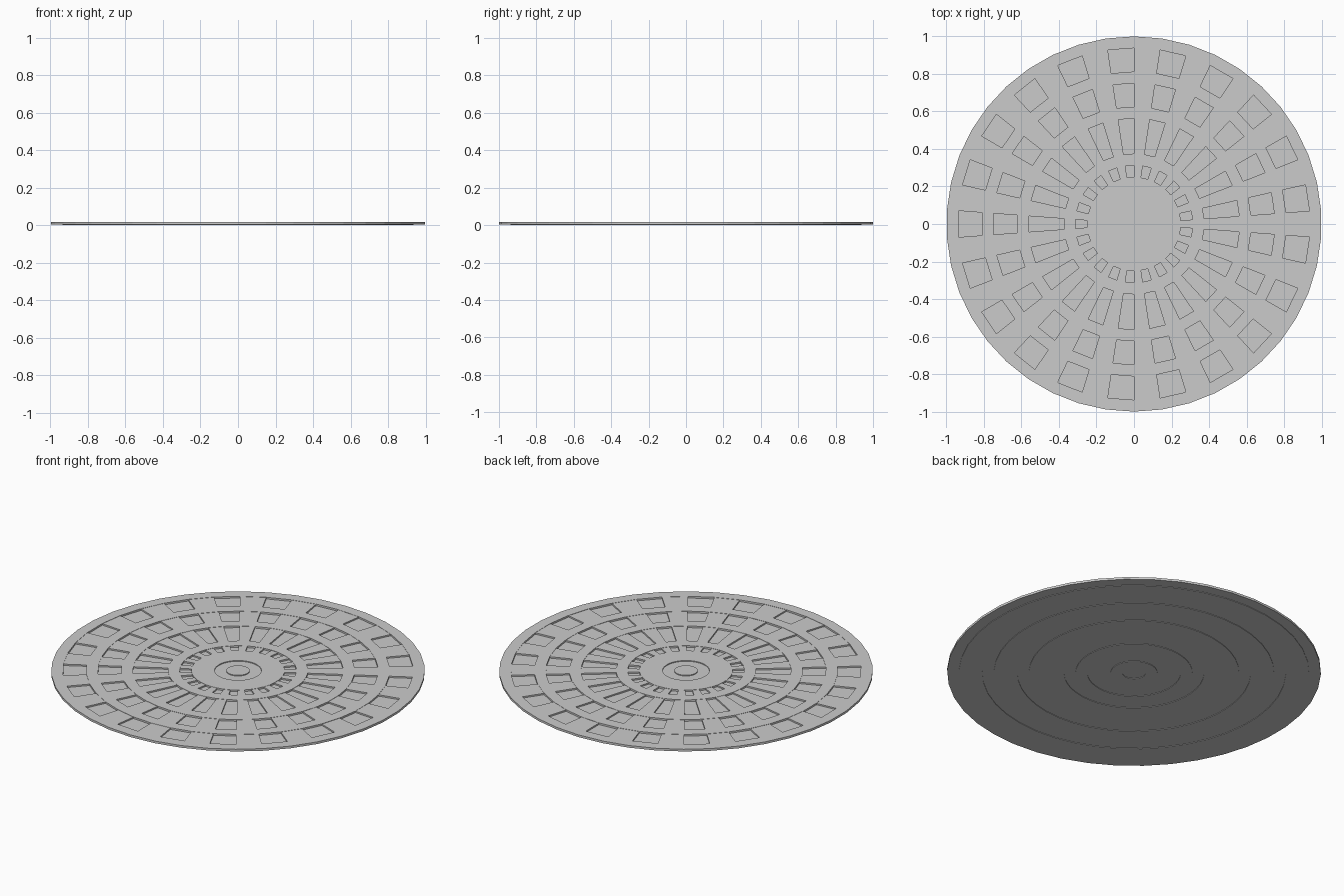
import bpy, bmesh
from math import pi, sin, cos

if "Cube" in bpy.data.objects:
    bpy.data.objects.remove(bpy.data.objects["Cube"])

N = 42               # sides of the disc
STEP = 2 * pi / N
RIM_LO, RIM_HI = 0.003, 0.016
TILE_HI, TILE_LO = 0.0145, 0.006


def pt(r, k, z):
    a = (k - 0.5) * STEP
    return (r * cos(a), r * sin(a), z)


def make(name, build):
    bm = bmesh.new()
    build(bm)
    bmesh.ops.remove_doubles(bm, verts=bm.verts, dist=1e-5)
    bmesh.ops.recalc_face_normals(bm, faces=bm.faces)
    me = bpy.data.meshes.new(name)
    bm.to_mesh(me)
    bm.free()
    bpy.context.collection.objects.link(bpy.data.objects.new(name, me))


def quad(bm, *pts):
    bm.faces.new([bm.verts.new(p) for p in pts])


def ring(name, r0, r1, z0, heights):
    """Ring of flat sectors whose top heights repeat around the disc."""
    def build(bm):
        for k in range(N):
            z = heights[k % len(heights)]
            zp = heights[(k - 1) % len(heights)]
            quad(bm, pt(r0, k, z), pt(r1, k, z), pt(r1, k + 1, z), pt(r0, k + 1, z))
            quad(bm, pt(r0, k, z0), pt(r0, k + 1, z0), pt(r1, k + 1, z0), pt(r1, k, z0))
            for r in (r0, r1):
                quad(bm, pt(r, k, z0), pt(r, k + 1, z0), pt(r, k + 1, z), pt(r, k, z))
            if z != zp:
                quad(bm, pt(r0, k, zp), pt(r1, k, zp), pt(r1, k, z), pt(r0, k, z))
    make(name, build)


def disc(name, r, z0, z1):
    def build(bm):
        for z in (z0, z1):
            bm.faces.new([bm.verts.new(pt(r, k, z)) for k in range(N)])
        for k in range(N):
            quad(bm, pt(r, k, z0), pt(r, k + 1, z0), pt(r, k + 1, z1), pt(r, k, z1))
    make(name, build)


# raised smooth bands
for name, r0, r1 in (("outer_rim", 0.9375, 1.0), ("outer_band", 0.75, 0.8125),
                     ("middle_band", 0.5625, 0.625), ("inner_band", 0.3125, 0.375),
                     ("centre_plate", 0.125, 0.25)):
    ring(name, r0, r1, RIM_LO, [RIM_HI])

# tile rows with alternating heights
for name, r0, r1, first in (("outer_tiles", 0.8125, 0.9375, 1), ("middle_tiles", 0.625, 0.75, 1),
                            ("long_tiles", 0.375, 0.5625, 1), ("inner_tiles", 0.25, 0.3125, 1)):
    ring(name, r0, r1, 0.0, [TILE_HI, TILE_LO] if first else [TILE_LO, TILE_HI])

# sunken groove and centre button
ring("centre_groove", 0.0625, 0.125, 0.0, [0.011])
disc("centre_button", 0.0625, RIM_LO, RIM_HI)
